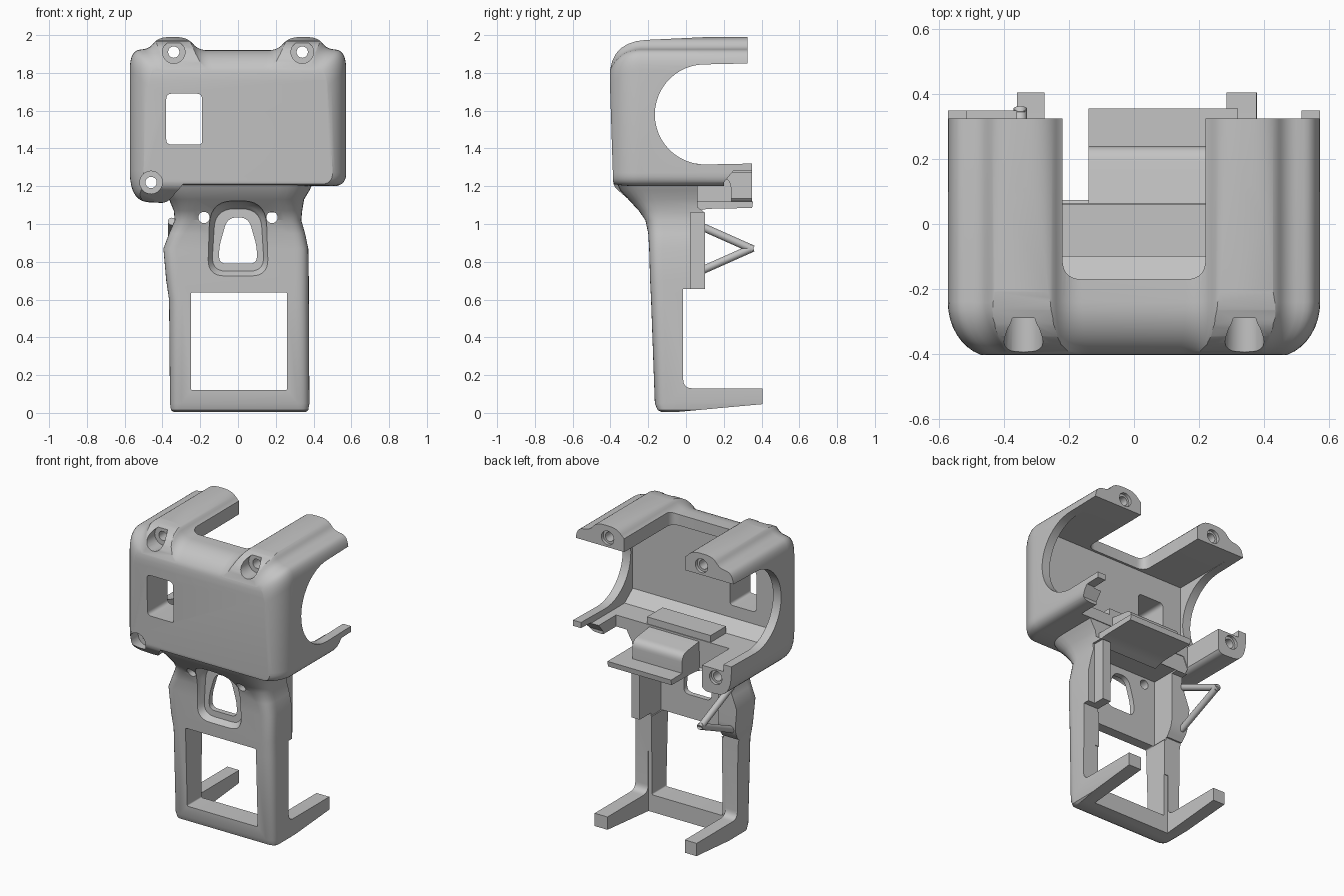
import bpy, bmesh, math
from mathutils import Vector

cube = bpy.data.objects.get("Cube")
if cube:
    bpy.data.objects.remove(cube, do_unlink=True)

grey = bpy.data.materials.new("shell_grey")
grey.use_nodes = True
grey.diffuse_color = (0.55, 0.55, 0.55, 1)
grey.node_tree.nodes["Principled BSDF"].inputs["Base Color"].default_value = grey.diffuse_color


def add_object(name, bm):
    bmesh.ops.recalc_face_normals(bm, faces=bm.faces)
    mesh = bpy.data.meshes.new(name)
    bm.to_mesh(mesh)
    bm.free()
    obj = bpy.data.objects.new(name, mesh)
    bpy.context.collection.objects.link(obj)
    mesh.materials.append(grey)
    return obj


def fillet(points, steps=7):
    """Round the corners of an outline; each point is (u, v, radius)."""
    out = []
    for i, p in enumerate(points):
        c = Vector(p[:2])
        r = p[2] if len(p) > 2 else 0
        if not r:
            out.append(c)
            continue
        before = Vector(points[i - 1][:2]) - c
        after = Vector(points[(i + 1) % len(points)][:2]) - c
        a = c + before.normalized() * min(r, before.length * 0.49)
        b = c + after.normalized() * min(r, after.length * 0.49)
        for k in range(steps + 1):
            t = k / steps
            out.append(a * (1 - t) ** 2 + c * 2 * t * (1 - t) + b * t * t)
    return out


def loft(name, rings):
    bm = bmesh.new()
    loops = [[bm.verts.new(p) for p in ring] for ring in rings]
    n = len(loops[0])
    for a, b in zip(loops, loops[1:]):
        for i in range(n):
            bm.faces.new((a[i], a[(i + 1) % n], b[(i + 1) % n], b[i]))
    bm.faces.new(loops[0])
    bm.faces.new(loops[-1])
    return add_object(name, bm)


def prism(name, points, axis, lo, hi):
    """Extrude a filleted outline along one axis."""
    place = {"x": lambda u, v, d: (d, u, v),
             "y": lambda u, v, d: (u, d, v),
             "z": lambda u, v, d: (u, v, d)}[axis]
    return loft(name, [[place(*p, d) for p in fillet(points)] for d in (lo, hi)])


def scaled_loft(name, points, centre_z, stations):
    """Loft a front outline along y; each station is (y, scale)."""
    return loft(name, [[(p.x * s, y, centre_z + (p.y - centre_z) * s) for p in fillet(points)]
                       for y, s in stations])


def box(name, x, y, z, r=0):
    outline = [(x[0], y[0], r), (x[1], y[0], r), (x[1], y[1], r), (x[0], y[1], r)]
    return prism(name, outline, "z", *z)


def hole(x, z, r, lo, hi):
    n = 20
    ring = [(x + r * math.cos(k * math.tau / n), z + r * math.sin(k * math.tau / n))
            for k in range(n)]
    return prism("cutter", ring, "y", lo, hi)


def combine(obj, other, operation="DIFFERENCE"):
    mod = obj.modifiers.new("cut", "BOOLEAN")
    mod.operation = operation
    mod.solver = "EXACT"
    mod.object = other
    bpy.context.view_layer.objects.active = obj
    bpy.ops.object.modifier_apply(modifier=mod.name)
    bpy.data.objects.remove(other, do_unlink=True)


def smooth(obj, angle=35):
    bpy.ops.object.select_all(action="DESELECT")
    obj.select_set(True)
    bpy.context.view_layer.objects.active = obj
    bpy.ops.object.shade_smooth_by_angle(angle=math.radians(angle))


# Head: front outline with two ridges, softly rounded towards the front
ridge = [(0.573, 1.915, 0.1), (0.47, 1.93, 0.03), (0.42, 1.99, 0.06),
         (0.27, 1.99, 0.06), (0.21, 1.92, 0.05)]
front = [(-0.573, 1.12, 0.16), (-0.37, 1.11, 0.04), (-0.33, 1.2), (0.573, 1.2, 0.07)]
front += ridge + [(-x, z, r) for x, z, r in reversed(ridge)]
stations = []
for k in range(11):
    a = math.pi / 2 * k / 10
    stations.append((-0.24 - 0.17 * math.cos(a), 1 - 0.25 * (1 - math.sin(a))))
head = scaled_loft("head_shell", front, 1.3, stations + [(0.45, 1)])

# Side outline with the round opening
arc = [(0.1 - 0.265 * math.sin(a), 1.58 - 0.265 * math.cos(a))
       for a in (math.pi * k / 24 for k in range(25))]
side = [(-0.385, 1.2, 0.03), (-0.28, 1.11), (0.35, 1.1), (0.35, 1.32)] + arc
side += [(0.325, 1.85), (0.325, 2.0), (-0.41, 1.965, 0.2)]
combine(head, prism("cutter", side, "x", -0.8, 0.8), "INTERSECT")

# Head cavity, top notch, floor gap, tapered left arm and window
cavity = [(-0.185, 1.34), (-0.1, 1.275), (0.6, 1.275), (0.6, 1.848), (-0.185, 1.848)]
combine(head, prism("cutter", cavity, "x", -0.515, 0.515))
combine(head, box("cutter", (-0.22, 0.22), (-0.17, 0.7), (1.8, 2.2), 0.06))
combine(head, box("cutter", (-0.36, 0.46), (0.065, 0.7), (1.0, 1.4)))
taper = [(0.2, 1.0), (0.6, 1.0), (0.6, 1.29), (0.25, 1.28), (0.2, 1.22)]
combine(head, prism("cutter", taper, "x", 0.4, 0.8))
window = [(-0.38, 1.42, 0.03), (-0.19, 1.42, 0.02), (-0.19, 1.69, 0.03), (-0.38, 1.69, 0.03)]
combine(head, prism("cutter", window, "y", -0.6, 0.0))

# Screw recesses, through holes and rear countersinks
for x, z, back in ((-0.34, 1.91, 0.325), (0.34, 1.91, 0.325), (-0.46, 1.22, 0.35)):
    combine(head, hole(x, z, 0.06, -0.6, -0.29))
    combine(head, hole(x, z, 0.03, -0.5, 0.6))
    combine(head, hole(x, z, 0.045, back - 0.02, 0.7))
smooth(head)

# Neck and handle frame: rounded sections from bottom to top
sections = [  # z, right, left, front, corner radius
    (0.005, -0.34, 0.36, -0.13, 0.04), (0.015, -0.355, 0.372, -0.15, 0.05),
    (0.05, -0.36, 0.378, -0.165, 0.06), (0.6, -0.365, 0.375, -0.185, 0.07),
    (0.7, -0.38, 0.375, -0.19, 0.07), (0.87, -0.395, 0.372, -0.195, 0.07),
    (0.95, -0.365, 0.355, -0.2, 0.08), (1.02, -0.335, 0.335, -0.215, 0.09),
    (1.07, -0.34, 0.34, -0.25, 0.11), (1.13, -0.365, 0.35, -0.305, 0.14),
    (1.18, -0.4, 0.38, -0.35, 0.16), (1.25, -0.41, 0.41, -0.38, 0.17)]
rings = []
for z, right, left, y, r in sections:
    outline = fillet([(right, y, r), (left, y, r), (left, 0.405), (right, 0.405)])
    rings.append([(p.x, p.y, z) for p in outline])
frame = loft("handle_frame", rings)

# Rear of the frame is stepped, with a lip on the left and two feet at the bottom
step = [(-0.015, 0.13, 0.05), (0.6, 0.13), (0.6, 1.4), (0.06, 1.4), (0.06, 1.09),
        (0.1, 1.06), (0.1, 0.655), (-0.015, 0.655)]
combine(frame, prism("cutter", step, "x", -0.8, 0.8))
shallow = [(-0.015, 0.64), (0.3, 0.64), (0.3, 1.07), (0.04, 1.07), (0.04, 0.72, 0.05)]
combine(frame, prism("cutter", shallow, "x", -0.8, 0.0))
combine(frame, box("cutter", (0.325, 0.6), (0.025, 0.3), (0.6, 1.06)))
slope = [(-0.1, 0.0), (0.5, 0.055), (0.5, -0.2), (-0.1, -0.2)]
combine(frame, prism("cutter", slope, "x", -0.8, 0.8))
combine(frame, box("cutter", (-0.275, 0.285), (-0.02, 0.7), (-0.3, 0.4)))

# Hollow behind the panel, grip opening, and the keyhole in its recess
combine(frame, box("cutter", (-0.26, 0.265), (-0.12, 0.7), (0.636, 1.08)))
grip = [(-0.25, 0.12, 0.01), (0.26, 0.12, 0.01), (0.26, 0.638, 0.01), (-0.25, 0.638, 0.01)]
combine(frame, prism("cutter", grip, "y", -0.6, 0.7))
recess = [(-0.14, 0.75, 0.08), (0.14, 0.75, 0.08), (0.12, 1.08, 0.1), (-0.12, 1.08, 0.1)]
combine(frame, scaled_loft("cutter", recess, 0.91,
                           [(-0.4, 1.3), (-0.2, 1.2), (-0.175, 1.08), (-0.155, 1)]))
keyhole = [(-0.1, 0.79, 0.04), (0.1, 0.79, 0.04), (0.1, 0.88, 0.04),
           (0.055, 1.035, 0.05), (-0.055, 1.035, 0.05), (-0.1, 0.88, 0.04)]
combine(frame, prism("cutter", keyhole, "y", -0.6, 0.0))
for x in (-0.18, 0.18):
    combine(frame, hole(x, 1.035, 0.03, -0.6, 0.0))
smooth(frame)

# Rear housing block with its shelf and lower plate
block = prism("rear_block", [(0.0, 1.1), (0.24, 1.1), (0.24, 1.24, 0.05), (0.0, 1.27)],
              "x", -0.14, 0.22)
smooth(block)
box("rear_shelf", (-0.22, 0.24), (-0.1, 0.06), (1.27, 1.32))
plate = prism("lower_plate", [(0.03, 1.06), (0.1, 1.08, 0.04), (0.35, 1.085), (0.355, 1.12),
                              (0.03, 1.12)], "x", -0.14, 0.32)
smooth(plate)

# V-shaped strut behind the right leg
tip = Vector((-0.35, 0.345, 0.87))
for label, z in (("upper_strut", 1.01), ("lower_strut", 0.73)):
    root = Vector((-0.35, 0.03, z))
    bpy.ops.mesh.primitive_cylinder_add(vertices=16, radius=0.021,
                                        depth=(tip - root).length + 0.02,
                                        location=(root + tip) / 2)
    bar = bpy.context.object
    bar.name = label
    bar.rotation_euler = (tip - root).to_track_quat("Z", "Y").to_euler()
    bar.data.materials.append(grey)
    smooth(bar)
